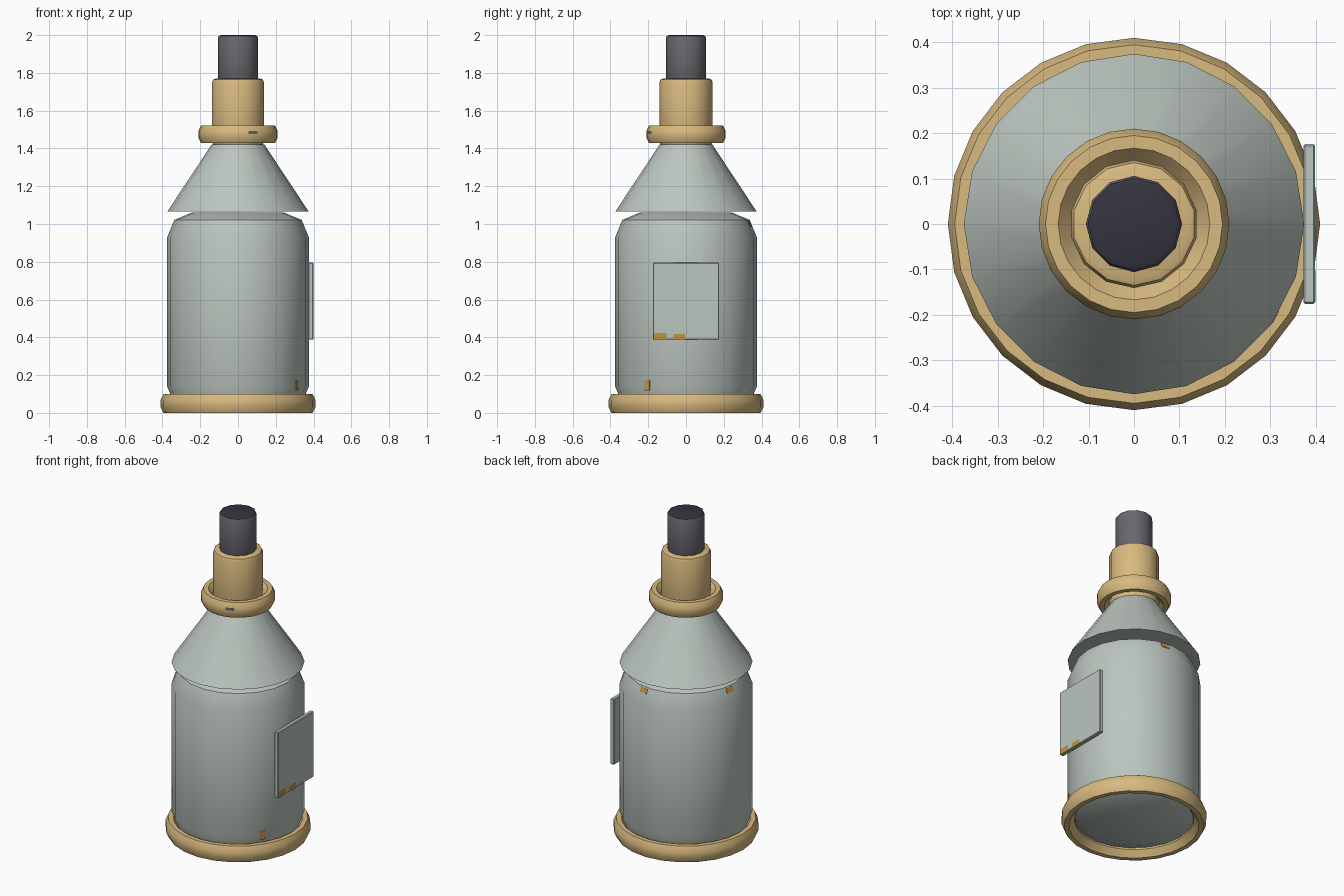
import bpy, bmesh, math
from mathutils import Matrix, Vector

cube = bpy.data.objects.get("Cube")
if cube:
    bpy.data.objects.remove(cube, do_unlink=True)


def material(name, rgb):
    m = bpy.data.materials.new(name)
    m.use_nodes = True
    m.diffuse_color = (*rgb, 1)
    m.node_tree.nodes["Principled BSDF"].inputs["Base Color"].default_value = (*rgb, 1)
    return m


grey = material("pale grey paint", (0.50, 0.56, 0.52))
brass = material("brass", (0.69, 0.49, 0.215))
gunmetal = material("gunmetal", (0.14, 0.135, 0.155))
dark = material("dark tip", (0.036, 0.034, 0.05))
rust = material("orange rust", (0.55, 0.29, 0.05))


def finish(name, bm, *mats):
    bmesh.ops.recalc_face_normals(bm, faces=bm.faces)
    mesh = bpy.data.meshes.new(name)
    bm.to_mesh(mesh)
    bm.free()
    ob = bpy.data.objects.new(name, mesh)
    bpy.context.collection.objects.link(ob)
    for m in mats:
        mesh.materials.append(m)
    bpy.ops.object.select_all(action='DESELECT')
    bpy.context.view_layer.objects.active = ob
    ob.select_set(True)
    bpy.ops.object.shade_smooth_by_angle(angle=math.radians(35))
    return ob


def lathe(name, profile, sides, mat, closed=False):
    """Revolve a list of (radius, height); ends are capped unless closed."""
    bm = bmesh.new()
    rings = []
    for r, z in profile:
        angles = [math.pi / 2 + math.tau * i / sides for i in range(sides)]
        rings.append([bm.verts.new((r * math.cos(a), r * math.sin(a), z)) for a in angles])
    pairs = list(zip(rings, rings[1:]))
    if closed:
        pairs.append((rings[-1], rings[0]))
    else:
        bm.faces.new(rings[0])
        bm.faces.new(rings[-1])
    for a, b in pairs:
        for i in range(sides):
            j = (i + 1) % sides
            bm.faces.new((a[i], a[j], b[j], b[i]))
    return finish(name, bm, mat)


def rounded(radius, low, high, bevel, steps):
    """Profile of a cylinder with rounded rims."""
    arc = [(radius - bevel * (1 - math.cos(t)), bevel * (1 - math.sin(t)))
           for t in [math.pi / 2 * k / steps for k in range(steps + 1)]]
    return [(r, low + h) for r, h in reversed(arc)] + [(r, high - h) for r, h in arc]


def ring(name, outer, mid, half):
    """Chunky faceted ring."""
    upper = [(outer, 0.018), (outer - 0.015, half), (outer - 0.043, half), (outer - 0.073, 0.012)]
    profile = upper + [(r, -h) for r, h in reversed(upper)]
    return lathe(name, [(r, mid + h) for r, h in profile], 24, brass, closed=True)


def block(name, centre, size, mat, angle=0, tilt=0, bevel=0):
    """Box whose x axis points outwards at the given angle, leaning back by tilt."""
    bm = bmesh.new()
    bmesh.ops.create_cube(bm, size=1, matrix=Matrix.Diagonal((*size, 1)))
    if bevel:
        bmesh.ops.bevel(bm, geom=bm.edges[:], offset=bevel, segments=1, affect='EDGES')
    turn = Matrix.Rotation(math.radians(angle), 4, 'Z')
    lean = Matrix.Rotation(math.radians(-tilt), 4, 'Y')
    bm.transform(turn @ Matrix.Translation(Vector(centre)) @ lean)
    return finish(name, bm, mat)


# Main vessel, conical hood and fittings
lathe("body", rounded(0.375, 0.01, 1.06, 0.13, 2), 20, grey)
lathe("conical_hood", [(0.375, 1.065), (0.14, 1.42)], 20, grey)
ring("base_ring", 0.41, 0.05, 0.05)
ring("neck_ring", 0.21, 1.475, 0.047)
lathe("neck_tube", rounded(0.141, 1.415, 1.77, 0.02, 2), 14, brass)

# Stopper with a darker top face
stopper = lathe("stopper", rounded(0.106, 1.76, 2.0, 0.015, 2), 12, gunmetal)
stopper.data.materials.append(dark)
for face in stopper.data.polygons:
    if face.normal.z > 0.9:
        face.material_index = 1

# Side panel
block("side_panel", (0.386, 0, 0.592), (0.026, 0.352, 0.408), grey, bevel=0.004)

# Rust along the panel's lower edge, on the body and on the shoulder
for n, (y, width, height) in enumerate([(-0.137, 0.07, 0.035), (-0.035, 0.06, 0.03)]):
    block(f"panel_rust_{n + 1}", (0.3965, y, 0.388 + height / 2), (0.007, width, height), rust)
block("body_rust", (0.3695, -0.041, 0.147), (0.005, 0.03, 0.055), rust, angle=-27)
for n, angle in enumerate([81, 171]):
    block(f"shoulder_rust_{n + 1}", (0.342, 0, 1.0), (0.005, 0.05, 0.03), rust, angle, tilt=22.5)

# Worn patches on the neck ring
block("ring_chip_side", (0.207, 0, 1.485), (0.004, 0.052, 0.016), gunmetal, angle=-67.5)
block("ring_chip_slope", (0.2, 0.012, 1.5), (0.004, 0.03, 0.018), gunmetal, angle=-67.5, tilt=27)
